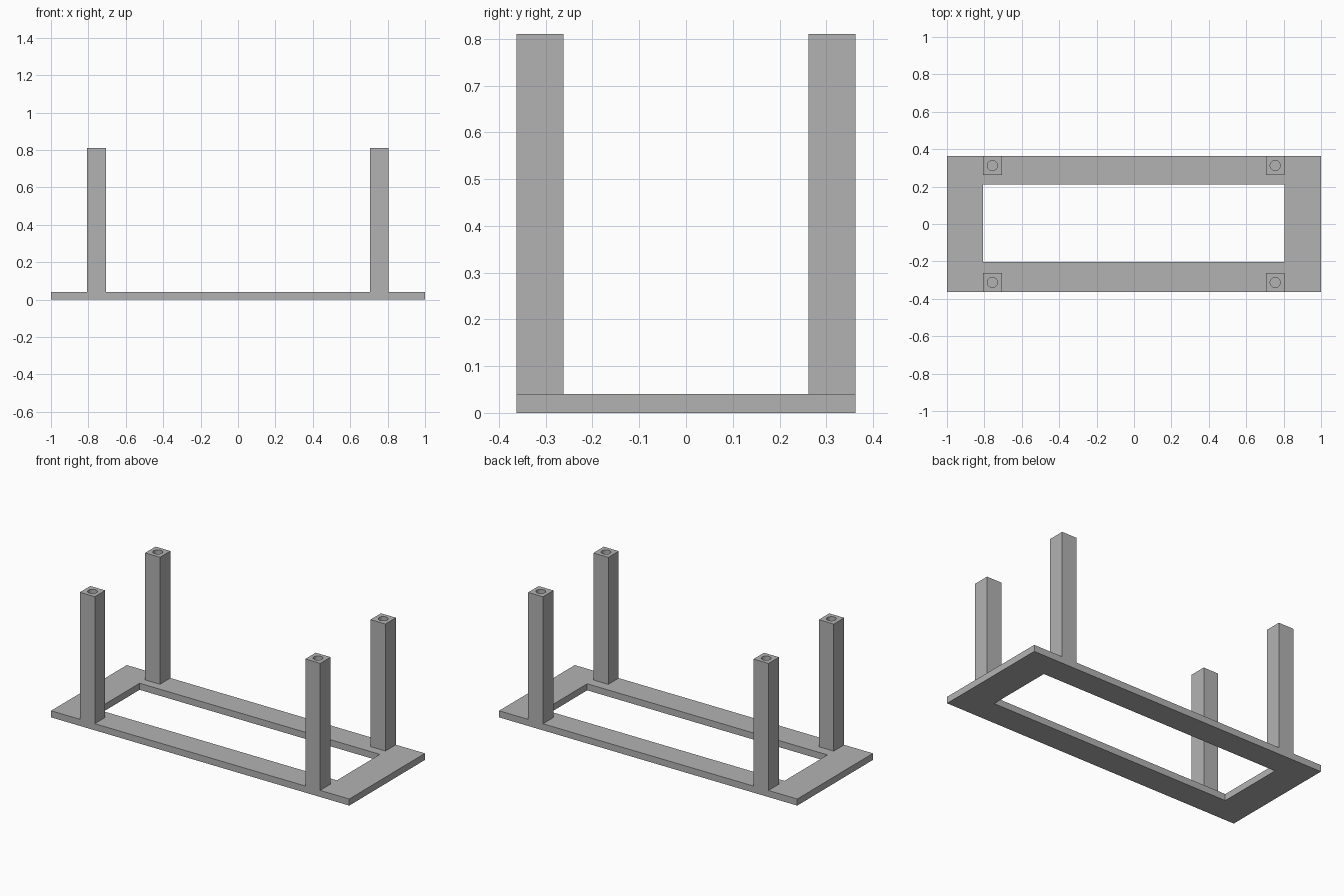
import bpy, bmesh
from mathutils import Matrix, Vector

default = bpy.data.objects.get("Cube")
if default:
    bpy.data.objects.remove(default, do_unlink=True)

WIDTH, DEPTH, THICK, HEIGHT = 2.0, 0.725, 0.04, 0.81
POST, HOLE_RADIUS, HOLE_DEPTH = 0.1, 0.027, 0.1

grey = bpy.data.materials.new("plain grey")
grey.use_nodes = True
colour = (0.45, 0.45, 0.45, 1)
grey.diffuse_color = colour
grey.node_tree.nodes["Principled BSDF"].inputs["Base Color"].default_value = colour


def add_object(name, bm):
    bmesh.ops.recalc_face_normals(bm, faces=bm.faces)
    mesh = bpy.data.meshes.new(name)
    bm.to_mesh(mesh)
    bm.free()
    mesh.materials.append(grey)
    obj = bpy.data.objects.new(name, mesh)
    bpy.context.collection.objects.link(obj)
    return obj


def add_box(name, low, high):
    low, high = Vector(low), Vector(high)
    bm = bmesh.new()
    bmesh.ops.create_cube(bm, size=1, matrix=Matrix.Translation((low + high) / 2)
                          @ Matrix.Diagonal((*(high - low), 1)))
    return add_object(name, bm)


def cut(target, cutter):
    cutter.hide_render = True
    cutter.hide_set(True)
    cutter.display_type = 'WIRE'
    mod = target.modifiers.new("opening", 'BOOLEAN')
    mod.operation = 'DIFFERENCE'
    mod.solver = 'EXACT'
    mod.object = cutter


# Flat rectangular frame with its large opening
base = add_box("base_frame", (-WIDTH / 2, -DEPTH / 2, 0), (WIDTH / 2, DEPTH / 2, THICK))
cut(base, add_box("base_opening_cutter", (-0.807, -0.203, -0.1), (0.805, 0.21, 0.1)))

# Four square posts, each with a blind round hole in its top
py = DEPTH / 2 - POST / 2
for side, x in (("right", -0.757), ("left", 0.755)):
    for end, y in (("front", -py), ("back", py)):
        h = POST / 2
        post = add_box(f"{end}_{side}_post", (x - h, y - h, THICK), (x + h, y + h, HEIGHT))
        bm = bmesh.new()
        bmesh.ops.create_cone(bm, cap_ends=True, segments=32, radius1=HOLE_RADIUS,
                              radius2=HOLE_RADIUS, depth=2 * HOLE_DEPTH,
                              matrix=Matrix.Translation((x, y, HEIGHT)))
        cut(post, add_object(f"{end}_{side}_hole_cutter", bm))
        # Smooth the hole wall only; its edges stay sharp
        bpy.ops.object.select_all(action='DESELECT')
        post.select_set(True)
        bpy.context.view_layer.objects.active = post
        bpy.ops.object.shade_smooth_by_angle()
